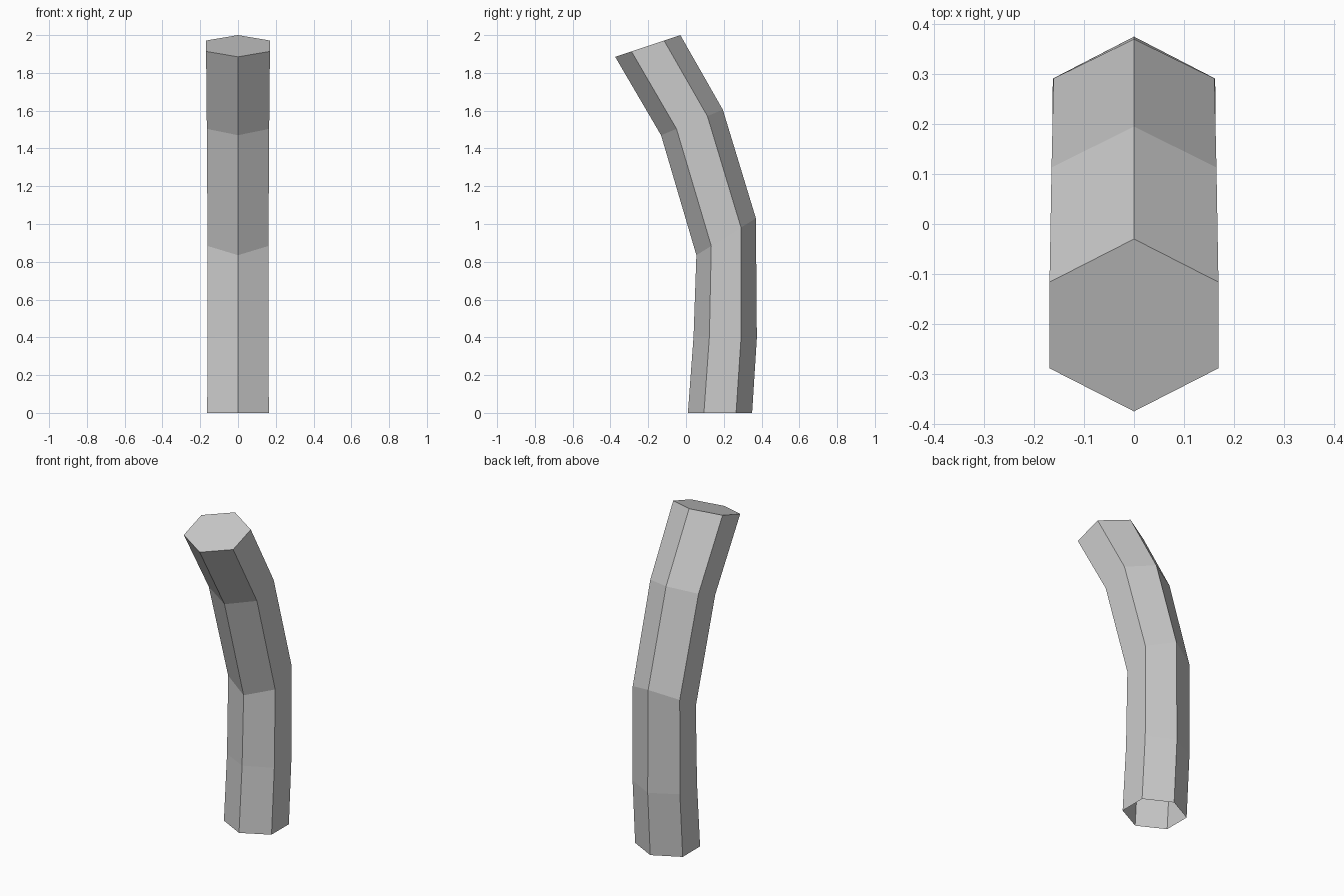
import bpy, bmesh
from math import cos, sin, pi
from mathutils import Vector

cube = bpy.data.objects.get("Cube")
if cube:
    bpy.data.objects.remove(cube, do_unlink=True)

# Plain grey finish
grey = bpy.data.materials.new("light_grey")
grey.use_nodes = True
colour = (0.6, 0.6, 0.6, 1)
grey.diffuse_color = colour
grey.node_tree.nodes["Principled BSDF"].inputs["Base Color"].default_value = colour

# Mitred rings up the bend: front corner (y, z), back corner (y, z), half width
SIDES = 6
RINGS = [
    ((0.01, 0.0), (0.35, 0.0), 0.163),
    ((0.04, 0.405), (0.375, 0.395), 0.162),
    ((0.055, 0.835), (0.37, 1.03), 0.161),
    ((-0.132, 1.47), (0.195, 1.605), 0.165),
    ((-0.375, 1.885), (-0.03, 2.0), 0.169),
]


def add_ring(bm, front, back, half_width):
    front, back = Vector((0, *front)), Vector((0, *back))
    centre, depth = (front + back) / 2, (back - front) / 2
    across = Vector((half_width / sin(pi / 3), 0, 0))
    angles = [2 * pi * i / SIDES for i in range(SIDES)]
    return [bm.verts.new(centre - depth * cos(a) + across * sin(a)) for a in angles]


# Bent six-sided tube, open underneath and capped on top
bm = bmesh.new()
rings = [add_ring(bm, *ring) for ring in RINGS]
for low, high in zip(rings, rings[1:]):
    for i in range(SIDES):
        j = (i + 1) % SIDES
        bm.faces.new((low[i], low[j], high[j], high[i]))
bm.faces.new(rings[-1])

mesh = bpy.data.meshes.new("bent_tube")
bm.to_mesh(mesh)
bm.free()
mesh.materials.append(grey)
tube = bpy.data.objects.new("bent_tube", mesh)
bpy.context.collection.objects.link(tube)
